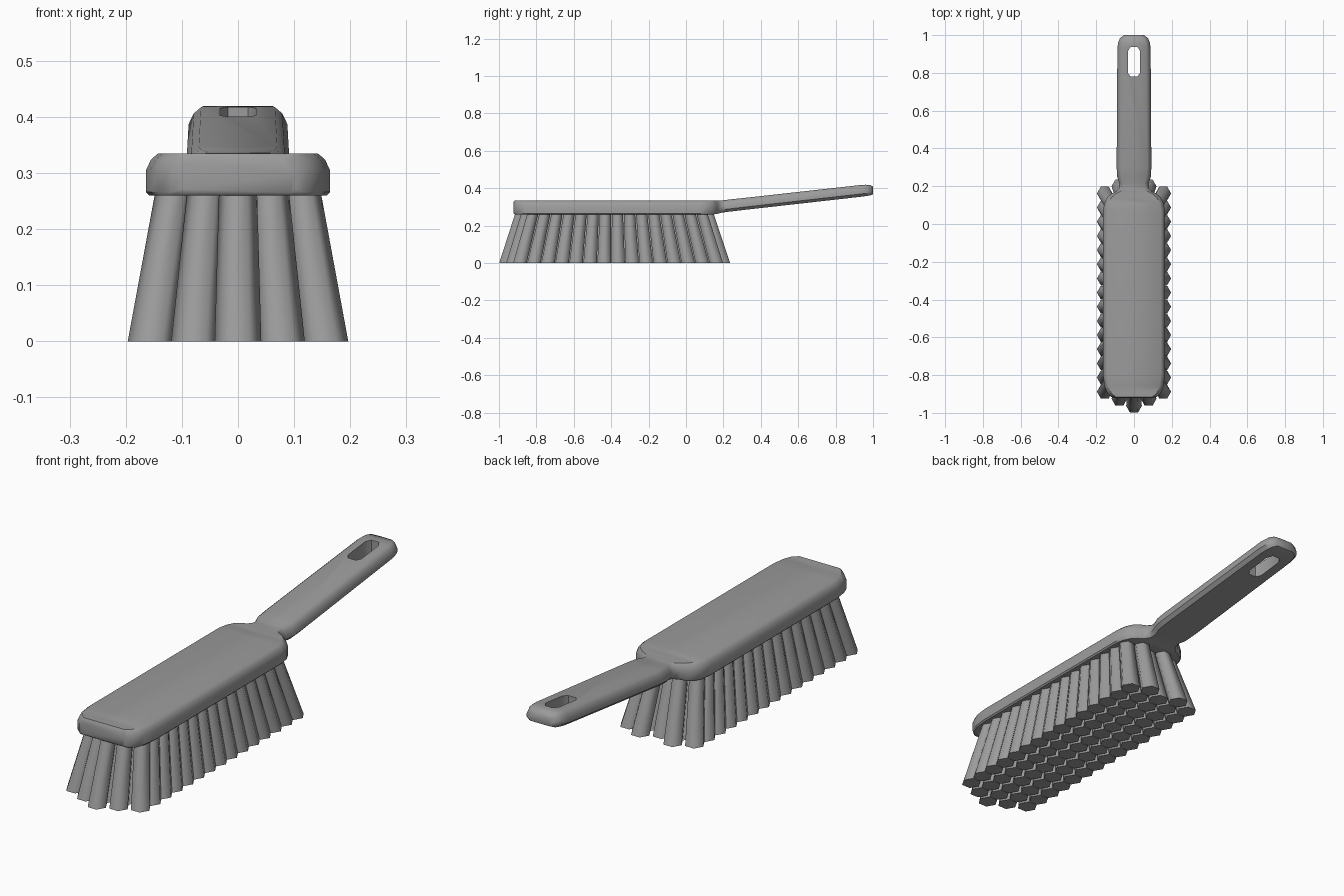
import bpy, bmesh, math

if "Cube" in bpy.data.objects:
    bpy.data.objects.remove(bpy.data.objects["Cube"], do_unlink=True)

GREY = (0.33, 0.33, 0.33, 1)
mat = bpy.data.materials.new("grey plastic")
mat.use_nodes = True
mat.diffuse_color = GREY
mat.node_tree.nodes["Principled BSDF"].inputs["Base Color"].default_value = GREY


def loft(bm, rings):
    """Skin a list of closed rings and cap both ends."""
    rows = [[bm.verts.new(p) for p in ring] for ring in rings]
    n = len(rows[0])
    for a, b in zip(rows, rows[1:]):
        for i in range(n):
            j = (i + 1) % n
            bm.faces.new((a[i], a[j], b[j], b[i]))
    bm.faces.new(rows[0])
    bm.faces.new(rows[-1])


def finish(bm, name):
    bmesh.ops.recalc_face_normals(bm, faces=bm.faces)
    mesh = bpy.data.meshes.new(name)
    bm.to_mesh(mesh)
    bm.free()
    mesh.materials.append(mat)
    obj = bpy.data.objects.new(name, mesh)
    bpy.context.collection.objects.link(obj)
    return obj


def activate(obj):
    bpy.ops.object.select_all(action='DESELECT')
    obj.select_set(True)
    bpy.context.view_layer.objects.active = obj


def smooth(obj, degrees):
    activate(obj)
    bpy.ops.object.shade_smooth_by_angle(angle=math.radians(degrees))


def section(y, w, low, high, under):
    """Cross-section with a rounded top edge and an eased lower edge."""
    half = [(w - under, low), (w, low + under), (w, high - 0.03),
            (w - 0.009, high - 0.011), (w - 0.022, high)]
    side = [(x, y, z) for x, z in half]
    return side + [(-x, y, z) for x, y, z in reversed(side)]


# Brush block running into the neck and handle: y, half width, low, high, lower easing
stations = [
    (-0.922, 0.10, 0.265, 0.328, 0.006), (-0.915, 0.12, 0.26, 0.335, 0.006),
    (-0.895, 0.142, 0.26, 0.335, 0.006), (-0.86, 0.156, 0.26, 0.335, 0.006),
    (-0.80, 0.164, 0.26, 0.335, 0.006), (0.07, 0.164, 0.26, 0.335, 0.006),
    (0.11, 0.157, 0.26, 0.335, 0.006), (0.14, 0.142, 0.26, 0.335, 0.006),
    (0.16, 0.12, 0.262, 0.334, 0.008), (0.172, 0.095, 0.265, 0.334, 0.01),
    (0.19, 0.08, 0.269, 0.335, 0.013), (0.215, 0.077, 0.273, 0.338, 0.015),
    (0.25, 0.089, 0.277, 0.342, 0.015), (0.30, 0.092, 0.283, 0.347, 0.015),
    (0.93, 0.088, 0.354, 0.417, 0.015), (0.96, 0.084, 0.358, 0.419, 0.015),
    (0.985, 0.074, 0.362, 0.417, 0.012), (1.0, 0.052, 0.368, 0.41, 0.008),
]
bm = bmesh.new()
loft(bm, [section(*s) for s in stations])
body = finish(bm, "block_and_handle")

# Hanging hole
hole = [(0.032, 0.80), (0.032, 0.915), (0.018, 0.938)]
hole = [(0.018, 0.78)] + hole
hole += [(-x, y) for x, y in reversed(hole)]
bm = bmesh.new()
loft(bm, [[(x, y, z) for x, y in hole] for z in (0.2, 0.6)])
cutter = finish(bm, "hole_cutter")
cutter.hide_render = True
cut = body.modifiers.new("hanging_hole", 'BOOLEAN')
cut.operation = 'DIFFERENCE'
cut.solver = 'EXACT'
cut.object = cutter
activate(body)
bpy.ops.object.modifier_apply(modifier=cut.name)
bpy.data.objects.remove(cutter, do_unlink=True)
smooth(body, 42)

# Splayed six-sided bristle tufts in five staggered columns
MID_Y, PITCH = -0.39, 0.075
bm = bmesh.new()
for column in range(-2, 3):
    step = abs(column)
    first = -0.963 + step * PITCH / 2
    for row in range(15 if step == 2 else 16):
        x, y = column * 0.0775, first + row * PITCH
        rings = []
        for z, radius, sx, sy in ((0, 0.0415, 1, 1), (0.268, 0.034, 0.73, 0.86)):
            cx, cy = x * sx, MID_Y + (y - MID_Y) * sy
            rings.append([(cx + radius * math.cos(k * math.pi / 3),
                           cy + radius * math.sin(k * math.pi / 3), z)
                          for k in range(6)])
        loft(bm, rings)
bristles = finish(bm, "bristle_tufts")
smooth(bristles, 65)
